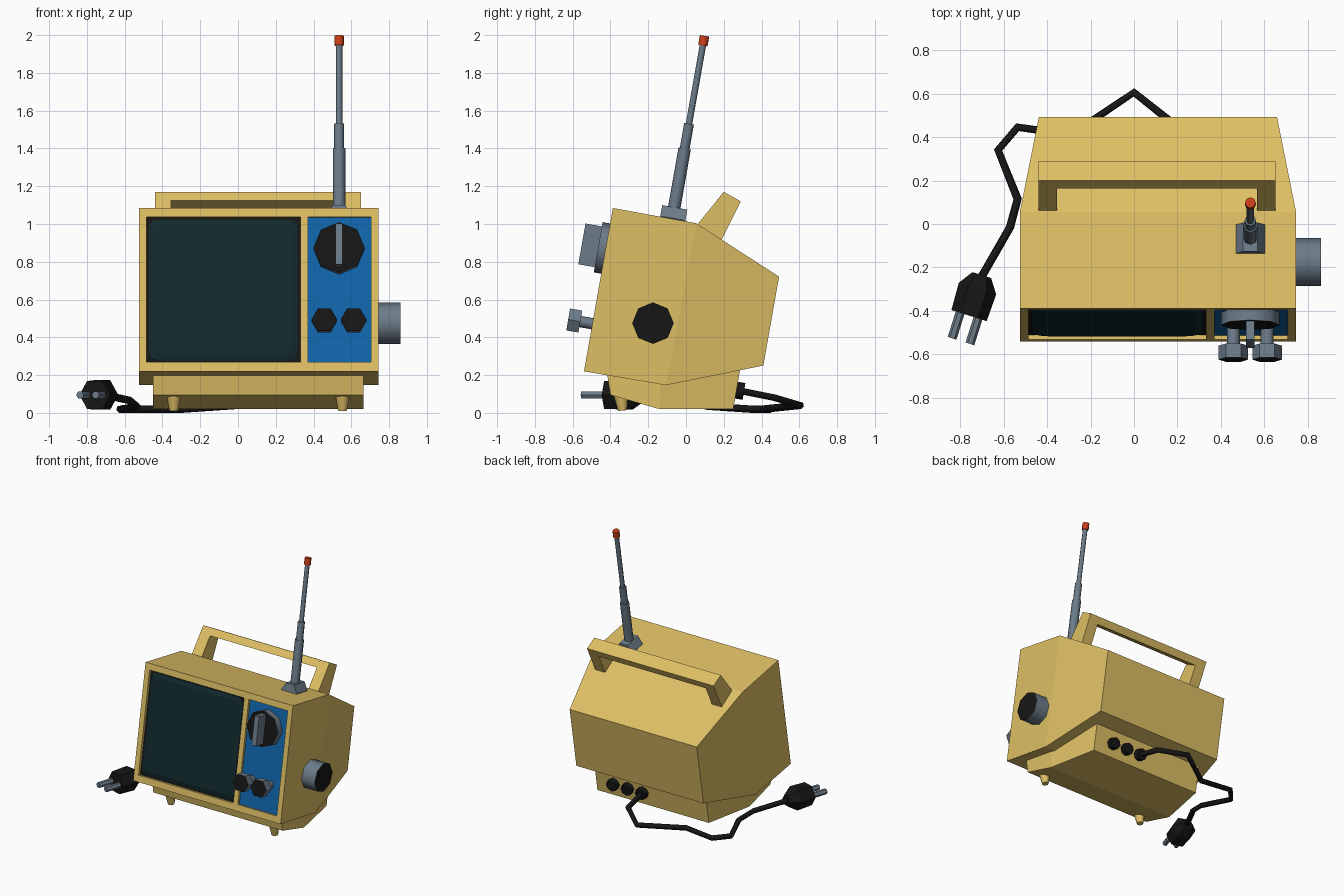
import bpy, bmesh
from math import cos, sin, pi, radians
from mathutils import Matrix, Vector

if "Cube" in bpy.data.objects:
    bpy.data.objects.remove(bpy.data.objects["Cube"])

# Tilted cabinet frame: origin at the bottom of the front face, leaning back 10 degrees
TILT = Matrix.Translation((0.11, -0.54, 0.22)) @ Matrix.Rotation(radians(-10), 4, 'X')
WORLD = Matrix.Identity(4)


def material(name, col):
    m = bpy.data.materials.new(name)
    m.diffuse_color = (*col, 1)
    m.use_nodes = True
    m.node_tree.nodes["Principled BSDF"].inputs["Base Color"].default_value = m.diffuse_color
    return m


TAN = material("tan_plastic", (0.73, 0.52, 0.13))
BLACK = material("black_plastic", (0.008, 0.008, 0.008))
STEEL = material("blue_grey_metal", (0.15, 0.2, 0.25))
BLUE = material("blue_panel", (0.005, 0.13, 0.40))
GLASS = material("dark_glass", (0.006, 0.022, 0.026))
RED = material("orange_tip", (0.6, 0.05, 0.01))


def finish(name, bm, mats, frame):
    bmesh.ops.recalc_face_normals(bm, faces=bm.faces)
    me = bpy.data.meshes.new(name)
    bm.to_mesh(me)
    bm.free()
    ob = bpy.data.objects.new(name, me)
    bpy.context.collection.objects.link(ob)
    for m in mats:
        me.materials.append(m)
    ob.matrix_world = frame
    return ob


def activate(ob):
    bpy.ops.object.select_all(action='DESELECT')
    ob.select_set(True)
    bpy.context.view_layer.objects.active = ob


def skin(bm, rings, cap_index=0):
    """Join rings of points with quads and cap both ends."""
    rows = [[bm.verts.new(p) for p in ring] for ring in rings]
    n = len(rows[0])
    for a, b in zip(rows, rows[1:]):
        for i in range(n):
            j = (i + 1) % n
            bm.faces.new((a[i], a[j], b[j], b[i]))
    bm.faces.new(rows[0])
    bm.faces.new(rows[-1]).material_index = cap_index


def loft(name, stations, cx, mat, frame=WORLD):
    """Front-to-back stations: (y_top, z_top, y_bottom, z_bottom, half_width)."""
    bm = bmesh.new()
    skin(bm, [[(cx - h, yb, zb), (cx + h, yb, zb), (cx + h, yt, zt), (cx - h, yt, zt)]
              for yt, zt, yb, zb, h in stations])
    return finish(name, bm, [mat], frame)


def box(name, x0, x1, y0, y1, z0, z1, mat, frame=WORLD):
    h = (x1 - x0) / 2
    return loft(name, [(y0, z1, y0, z0, h), (y1, z1, y1, z0, h)], (x0 + x1) / 2, mat, frame)


def turned(name, start, axis, rings, n, mat, frame=WORLD, cap=None):
    """Turned part: rings of (distance along axis, radius)."""
    a = Vector(axis).normalized()
    ref = Vector((0, 1, 0)) if abs(a.z) > 0.9 else Vector((0, 0, 1))
    u = ref.cross(a).normalized()
    w = a.cross(u)
    bm = bmesh.new()
    skin(bm, [[Vector(start) + a * s + r * (u * cos(2 * pi * i / n) + w * sin(2 * pi * i / n))
               for i in range(n)] for s, r in rings], 1 if cap else 0)
    ob = finish(name, bm, [mat, cap] if cap else [mat], frame)
    if n >= 8:
        activate(ob)
        bpy.ops.object.shade_smooth_by_angle(angle=radians(50))
    return ob


# Cabinet with recessed screen and control panel
cabinet = loft("cabinet", [(0, 0.878, 0, 0, 0.635), (0.45, 0.875, 0.44, 0.003, 0.635),
                           (0.93, 0.673, 0.93, 0.195, 0.5475)], 0, TAN, TILT)
for x0, x1, depth in ((-0.595, 0.22, 0.05), (0.26, 0.595, 0.022)):
    cutter = box("cutter", x0, x1, -0.1, depth, 0.05, 0.83, TAN, TILT)
    cutter.hide_render = True
    mod = cabinet.modifiers.new("recess", 'BOOLEAN')
    mod.operation = 'DIFFERENCE'
    mod.object = cutter
    activate(cabinet)
    bpy.ops.object.modifier_apply(modifier=mod.name)
    bpy.data.objects.remove(cutter)
box("control_panel", 0.26, 0.595, 0.018, 0.03, 0.05, 0.83, BLUE, TILT)
box("screen_surround", -0.595, 0.22, 0.022, 0.06, 0.05, 0.83, BLACK, TILT)


# Screen with rounded corners and a raised front
def rounded(y, inset, r=0.045):
    pts = []
    for k, (sx, sz) in enumerate(((1, 1), (-1, 1), (-1, -1), (1, -1))):
        for i in range(4):
            t = pi / 2 * (k + i / 3)
            pts.append((-0.188 + sx * (0.393 - inset - r) + r * cos(t), y,
                        0.44 + sz * (0.378 - inset - r) + r * sin(t)))
    return pts


bm = bmesh.new()
skin(bm, [rounded(0.04, 0), rounded(0.018, 0), rounded(0.008, 0.03)])
finish("screen", bm, [GLASS], TILT)

# Channel dial with grip bar, two small knobs, side knob
turned("channel_dial", (0.425, 0.03, 0.66), (0, -1, 0), [(0, 0.135), (0.07, 0.135)], 8, STEEL, TILT, BLACK)
box("dial_grip", 0.406, 0.444, -0.128, -0.03, 0.553, 0.772, STEEL, TILT)
for i, x in enumerate((0.347, 0.502)):
    turned(f"knob_stem_{i}", (x, 0.03, 0.256), (0, -1, 0), [(0, 0.03), (0.1, 0.03)], 8, STEEL, TILT)
    turned(f"small_knob_{i}", (x, -0.065, 0.256), (0, -1, 0), [(0, 0.068), (0.065, 0.068)], 6, STEEL, TILT, BLACK)
turned("side_knob", (0.72, -0.175, 0.475), (1, 0, 0), [(0, 0.11), (0.14, 0.11)], 8, STEEL, WORLD, BLACK)

# Base and front feet
loft("base", [(-0.42, 0.22, -0.40, 0.095, 0.557), (-0.14, 0.2, -0.14, 0.02, 0.557),
              (0.29, 0.25, 0.25, 0.02, 0.48)], 0.108, TAN)
for i, x in enumerate((-0.34, 0.553)):
    turned(f"front_foot_{i}", (x, -0.345, 0.1), (0, 0.1, -1), [(0, 0.04), (0.088, 0.024)], 8, TAN)

# Carrying handle
for i, x in enumerate((-0.3975, 0.6075)):
    loft(f"handle_arm_{i}", [(0.2, 1.17, 0.05, 0.985, 0.0425), (0.29, 1.12, 0.18, 0.90, 0.0425)], x, TAN)
loft("handle_bar", [(0.2, 1.17, 0.163, 1.125, 0.46), (0.29, 1.12, 0.265, 1.07, 0.46)], 0.105, TAN)

# Telescopic antenna
turned("antenna_mount", (0.425, 0.255, 0.88), (0, 1, 0), [(0, 0.067), (0.135, 0.067)], 6, STEEL, TILT)
for name, w0, w1, r, mat in (("lower", 0.88, 1.255, 0.033, STEEL), ("middle", 1.25, 1.387, 0.026, STEEL),
                             ("upper", 1.38, 1.82, 0.017, STEEL), ("tip", 1.808, 1.86, 0.025, RED)):
    turned(f"antenna_{name}", (0.425, 0.32, w0), (0, 0, 1), [(0, r), (w1 - w0, r)], 8, mat, TILT)

# Rear sockets
for i, x in enumerate((0.43, 0.305, 0.18)):
    turned(f"socket_{i}", (x, 0.24, 0.125), (0, 1, -0.17), [(0, 0.045), (0.068, 0.045)], 8, BLACK)

# Power cord
path = [(0.18, 0.27, 0.12), (0.17, 0.47, 0.08), (0, 0.605, 0.04), (-0.29, 0.41, 0.02), (-0.535, 0.445, 0.02),
        (-0.625, 0.34, 0.02), (-0.535, 0.115, 0.035), (-0.57, -0.015, 0.065), (-0.705, -0.25, 0.095)]
cu = bpy.data.curves.new("power_cord", 'CURVE')
cu.dimensions = '3D'
cu.bevel_depth = 0.02
cu.bevel_resolution = 1
cu.use_fill_caps = True
sp = cu.splines.new('POLY')
sp.points.add(len(path) - 1)
for p, co in zip(sp.points, path):
    p.co = (*co, 1)
cu.materials.append(BLACK)
cord = bpy.data.objects.new("power_cord", cu)
bpy.context.collection.objects.link(cord)
activate(cord)
bpy.ops.object.convert(target='MESH')

# Plug with two prongs
axis = Vector((-0.30, -0.953, 0)).normalized()
side = Vector((axis.y, -axis.x, 0))
start = Vector((-0.70, -0.235, 0.095))
turned("plug", start, axis, [(0, 0.045), (0.065, 0.09), (0.195, 0.085)], 6, BLACK)
for i, s in enumerate((-0.043, 0.043)):
    turned(f"prong_{i}", start + side * s, axis, [(0.18, 0.021), (0.318, 0.021)], 6, STEEL)
